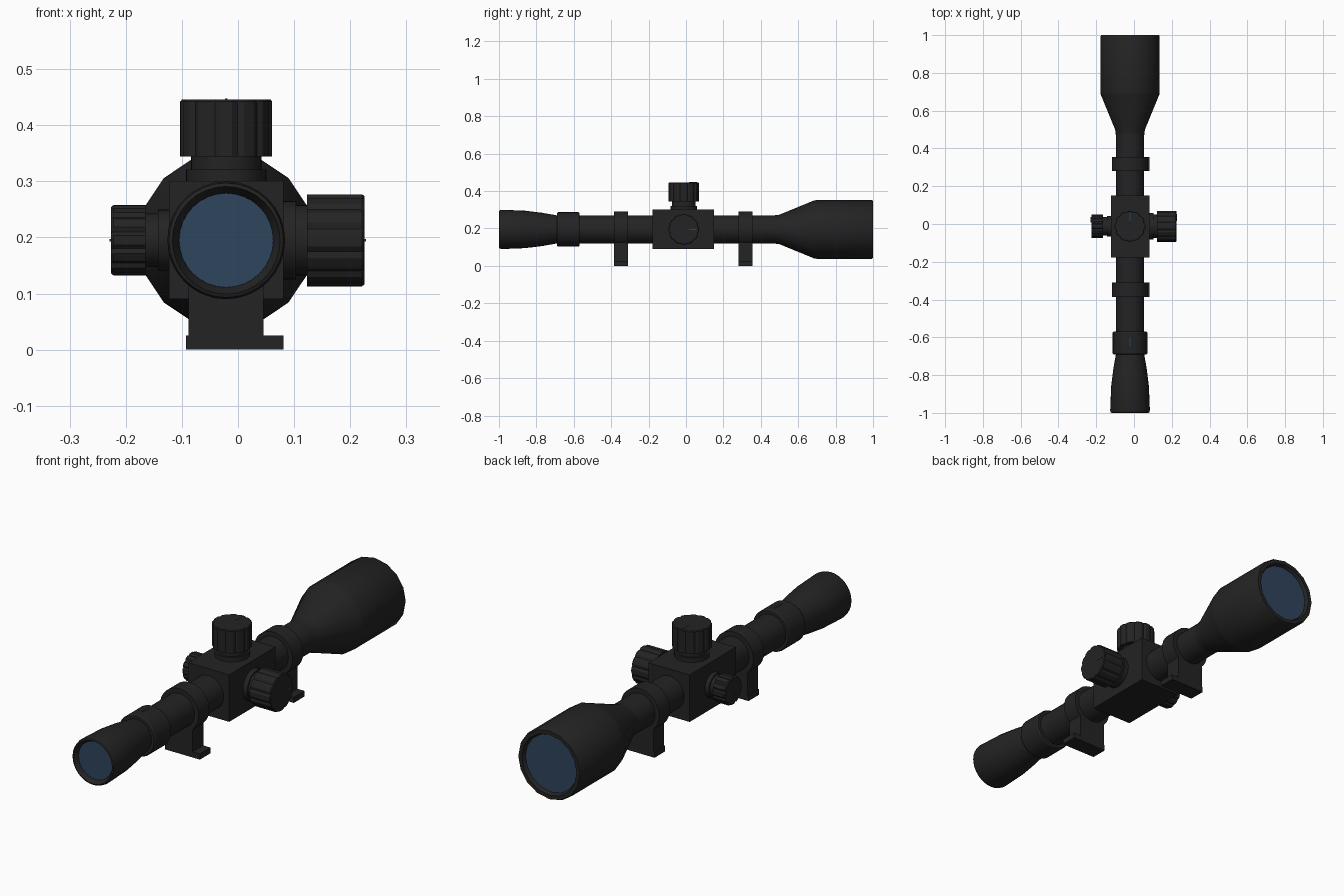
import bpy, bmesh, math
from mathutils import Matrix, Vector

cube = bpy.data.objects.get("Cube")
if cube:
    bpy.data.objects.remove(cube, do_unlink=True)

CX, CZ = -0.021, 0.195      # optical axis
TY = -0.012                 # turret position along the tube


def material(name, rgb):
    m = bpy.data.materials.new(name)
    m.use_nodes = True
    col = (*rgb, 1)
    m.diffuse_color = col
    m.node_tree.nodes["Principled BSDF"].inputs["Base Color"].default_value = col
    return m


BLACK = material("matte black", (0.017, 0.017, 0.017))
BLUE = material("lens blue", (0.028, 0.058, 0.108))


def finish(name, bm, mat, smooth=True):
    bmesh.ops.recalc_face_normals(bm, faces=bm.faces)
    me = bpy.data.meshes.new(name)
    bm.to_mesh(me)
    bm.free()
    ob = bpy.data.objects.new(name, me)
    bpy.context.collection.objects.link(ob)
    me.materials.append(mat)
    if smooth:
        bpy.ops.object.select_all(action="DESELECT")
        ob.select_set(True)
        bpy.context.view_layer.objects.active = ob
        bpy.ops.object.shade_smooth_by_angle(angle=math.radians(32))
    return ob


def lathe(name, profile, axis, origin, mat=BLACK, sides=32, notch=0):
    """Turn (distance, radius) pairs about an axis; notch cuts grip grooves."""
    turn = Vector(axis).to_track_quat("Z", "Y").to_matrix().to_4x4()
    place = Matrix.Translation(origin) @ turn
    bm = bmesh.new()
    rings = []
    for d, r in profile:
        ring = []
        for i in range(sides):
            a = math.tau * i / sides
            k = r - (notch if i % 4 == 2 else 0)
            ring.append(bm.verts.new(place @ Vector((k * math.cos(a), k * math.sin(a), d))))
        rings.append(ring)
    for lo, hi in zip(rings, rings[1:]):
        for i in range(sides):
            j = (i + 1) % sides
            bm.faces.new((lo[i], lo[j], hi[j], hi[i]))
    bm.faces.new(rings[0])
    bm.faces.new(rings[-1])
    return finish(name, bm, mat)


def box(name, lo, hi, mat=BLACK):
    bm = bmesh.new()
    bmesh.ops.create_cube(bm, size=1)
    for v in bm.verts:
        v.co = [(a + b) / 2 + c * (b - a) for a, b, c in zip(lo, hi, v.co)]
    return finish(name, bm, mat, smooth=False)


ALONG = (0, 1, 0)
AXIS = (CX, 0, CZ)

# Main tube, eyepiece and objective bell, with recessed mouths
lathe("main_tube", [(-0.7, 0.075), (0.52, 0.075)], ALONG, AXIS)
lathe("eyepiece", [(-0.975, 0.083), (-0.992, 0.092), (-1.0, 0.096), (-0.997, 0.102), (-0.985, 0.105),
                   (-0.86, 0.1), (-0.77, 0.089), (-0.69, 0.075)], ALONG, AXIS)
lathe("objective_bell", [(0.47, 0.075), (0.5, 0.079), (0.685, 0.155), (0.7, 0.157),
                         (0.993, 0.157), (1.0, 0.153), (1.0, 0.136), (0.98, 0.127)],
      ALONG, AXIS, sides=16)

# Lenses
lathe("eyepiece_lens", [(-0.98, 0.084), (-0.974, 0.084)], ALONG, AXIS, BLUE)
lathe("objective_lens", [(0.978, 0.128), (0.984, 0.128)], ALONG, AXIS, BLUE)

# Zoom ring with its index mark
lathe("zoom_ring", [(-0.69, 0.088), (-0.684, 0.092), (-0.576, 0.092), (-0.57, 0.088)], ALONG, AXIS)
box("zoom_mark", (CX - 0.003, -0.645, CZ + 0.088), (CX + 0.003, -0.6, CZ + 0.094), BLUE)

# Mounting rings with feet
for label, y in (("rear", -0.348), ("front", 0.318)):
    y0, y1 = y - 0.038, y + 0.038
    lathe(label + "_mount_ring", [(y0, 0.096), (y1, 0.096)], ALONG, AXIS)
    box(label + "_mount_block", (-0.088, y0, 0.0), (0.045, y1, 0.165))
    box(label + "_mount_foot", (-0.093, y0, 0.0), (0.081, y1, 0.025))

# Turret housing
box("turret_housing", (-0.123, -0.178, 0.09), (0.081, 0.15, 0.301))


def turret(name, axis, origin, collar, neck, cap, n1, n2, top):
    lathe(name + "_collar", [(-0.01, collar), (n1, collar)], axis, origin)
    lathe(name + "_neck", [(0, neck), (n2 + 0.005, neck)], axis, origin)
    lathe(name + "_cap", [(n2, cap), (top - 0.004, cap), (top, cap - 0.003)],
          axis, origin, sides=48, notch=0.005)


# Elevation, windage and focus turrets
turret("elevation", (0, 0, 1), (CX, TY, 0.301), 0.072, 0.063, 0.082, 0.02, 0.043, 0.145)
turret("windage", (1, 0, 0), (0.081, TY, CZ), 0.07, 0.063, 0.082, 0.022, 0.042, 0.144)
turret("focus", (-1, 0, 0), (-0.123, TY, CZ), 0.055, 0.048, 0.0625, 0.02, 0.042, 0.103)

# Index marks on the turret caps
box("elevation_mark", (CX - 0.002, TY + 0.027, 0.443), (CX + 0.002, TY + 0.07, 0.448), BLUE)
box("windage_mark", (0.222, TY + 0.027, CZ - 0.002), (0.228, TY + 0.065, CZ + 0.002), BLUE)
box("focus_mark", (-0.229, TY + 0.02, CZ - 0.002), (-0.224, TY + 0.05, CZ + 0.002), BLUE)
